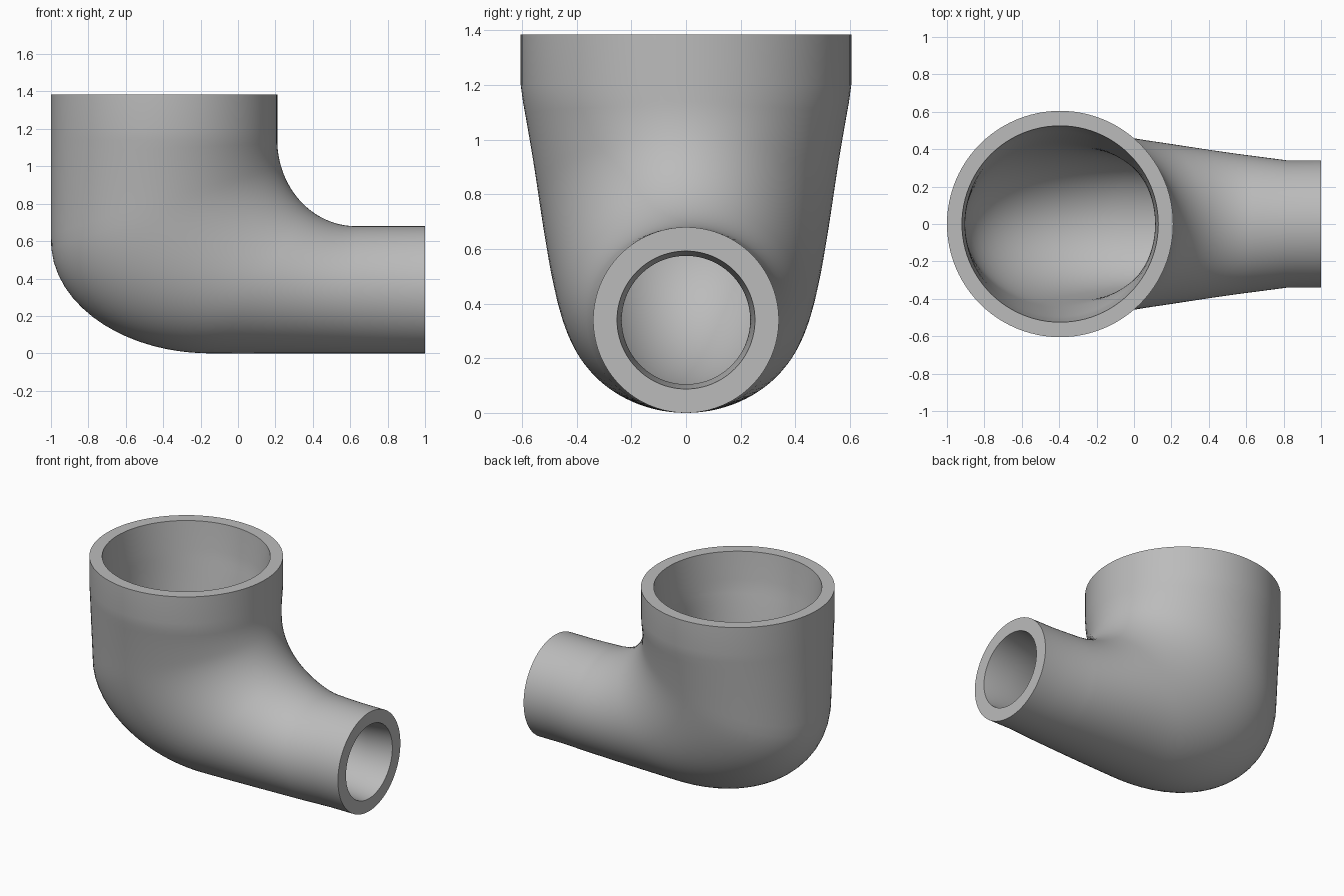
import bpy
import bmesh
from math import cos, sin, pi, radians
from mathutils import Vector

cube = bpy.data.objects.get("Cube")
if cube:
    bpy.data.objects.remove(cube, do_unlink=True)

SIDES = 96
STEPS = 40
PIVOT = Vector((0.63, 0, 1.14))      # centre of the bend


def in_body(p):
    """True while a point lies inside the outer heel of the elbow."""
    if p.x < -1 or p.z < 0:
        return False
    if p.x < -0.15 and p.z < 0.6:
        return ((p.x + 0.15) / 0.85) ** 2 + ((p.z - 0.6) / 0.6) ** 2 < 1
    return True


def heel_point(direction):
    """Where a ray from the pivot leaves the body, by bisection."""
    low, high = 0.3, 3.0
    for _ in range(40):
        mid = (low + high) / 2
        if in_body(PIVOT + direction * mid):
            low = mid
        else:
            high = mid
    return PIVOT + direction * low


def sections():
    """Heel point, throat point, half width and wall along the elbow."""
    result = []
    for z, wall in ((1.385, 0.08), (1.2, 0.096)):
        result.append((Vector((-1, 0, z)), Vector((0.21, 0, z)), 0.605, wall))
    for i in range(STEPS + 1):
        u = i / STEPS
        a = u * pi / 2
        throat = PIVOT - Vector((0.42 * cos(a), 0, 0.46 * sin(a)))
        heel = heel_point((throat - PIVOT).normalized())
        width = 0.597 - 0.32 * u + 0.088 * u * u
        result.append((heel, throat, width, 0.097 + 0.008 * u))
    for x, wall in ((0.82, 0.105), (1, 0.0875)):
        result.append((Vector((x, 0, 0)), Vector((x, 0, 0.68)), 0.34, wall))
    return result


def add_ring(bm, heel, throat, width, inset):
    centre = (heel + throat) / 2
    half = (throat - heel) / 2
    axis = half.normalized() * (half.length - inset)
    side = Vector((0, width - inset, 0))
    angles = [2 * pi * k / SIDES for k in range(SIDES)]
    return [bm.verts.new(centre + axis * cos(t) + side * sin(t)) for t in angles]


# Outer skin forwards, bore backwards, joined into one closed shell
bm = bmesh.new()
path = sections()
rings = [add_ring(bm, h, t, w, 0) for h, t, w, wall in path]
rings += [add_ring(bm, h, t, w, wall) for h, t, w, wall in reversed(path)]
for i, ring in enumerate(rings):
    following = rings[(i + 1) % len(rings)]
    for k in range(SIDES):
        n = (k + 1) % SIDES
        bm.faces.new((ring[k], ring[n], following[n], following[k]))
bmesh.ops.recalc_face_normals(bm, faces=bm.faces[:])

mesh = bpy.data.meshes.new("reducing_elbow")
bm.to_mesh(mesh)
bm.free()
elbow = bpy.data.objects.new("reducing_elbow", mesh)
bpy.context.scene.collection.objects.link(elbow)

# Plain grey material
grey = bpy.data.materials.new("plain grey")
grey.use_nodes = True
colour = (0.5, 0.5, 0.5, 1)
grey.diffuse_color = colour
grey.node_tree.nodes["Principled BSDF"].inputs["Base Color"].default_value = colour
mesh.materials.append(grey)

bpy.ops.object.select_all(action="DESELECT")
elbow.select_set(True)
bpy.context.view_layer.objects.active = elbow
bpy.ops.object.shade_smooth_by_angle(angle=radians(30))
